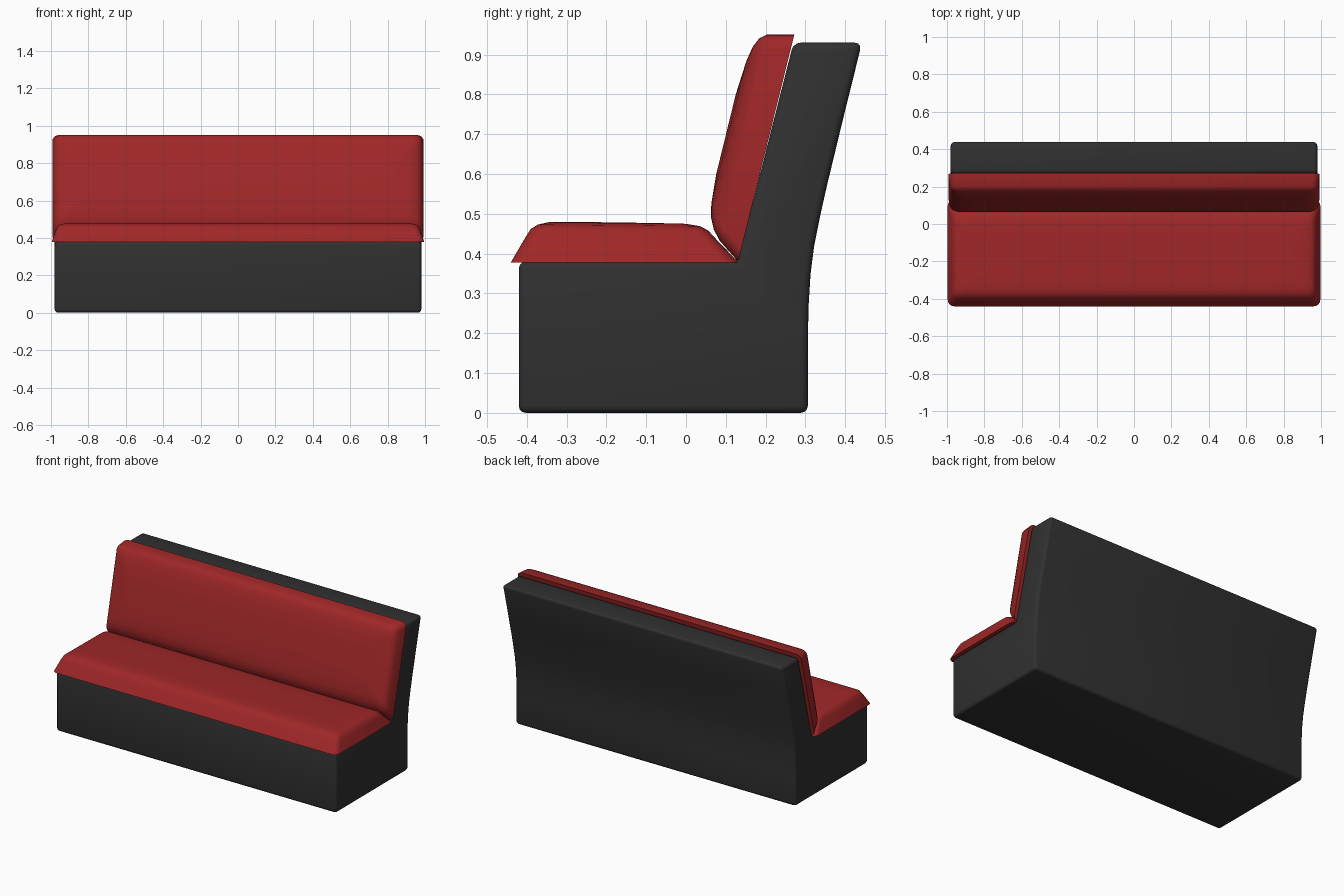
import bpy, bmesh, math
from mathutils import Vector

if "Cube" in bpy.data.objects:
    bpy.data.objects.remove(bpy.data.objects["Cube"])


def material(name, rgb):
    m = bpy.data.materials.new(name)
    m.diffuse_color = (*rgb, 1)
    m.use_nodes = True
    m.node_tree.nodes["Principled BSDF"].inputs["Base Color"].default_value = m.diffuse_color
    return m


RED = material("red upholstery", (0.35, 0.02, 0.021))
DARK = material("dark grey base", (0.03, 0.03, 0.03))


def finish(name, bm, mat):
    bmesh.ops.recalc_face_normals(bm, faces=bm.faces)
    me = bpy.data.meshes.new(name)
    bm.to_mesh(me)
    bm.free()
    me.materials.append(mat)
    ob = bpy.data.objects.new(name, me)
    bpy.context.collection.objects.link(ob)
    return ob


def smooth(ob, degrees):
    bpy.ops.object.select_all(action='DESELECT')
    ob.select_set(True)
    bpy.context.view_layer.objects.active = ob
    bpy.ops.object.shade_smooth_by_angle(angle=math.radians(degrees))


def ring(bm, hx, p0, p1, r, steps=4):
    """Rounded rectangle: width 2*hx in x, running from p0 to p1 in the yz plane."""
    a, b = Vector((0, *p0)), Vector((0, *p1))
    length, t = (b - a).length, (b - a).normalized()
    corners = [(hx - r, length - r, 0), (r - hx, length - r, 90),
               (r - hx, r, 180), (hx - r, r, 270)]
    verts = []
    for cx, ct, start in corners:
        for i in range(steps + 1):
            ang = math.radians(start + 90 * i / steps)
            co = a + t * (ct + r * math.sin(ang))
            co.x = cx + r * math.cos(ang)
            verts.append(bm.verts.new(co))
    return verts


def cushion(name, rings):
    """Loft a cushion through rounded rectangles, closed at both ends."""
    bm = bmesh.new()
    loops = [ring(bm, *spec) for spec in rings]
    for lo, hi in zip(loops, loops[1:]):
        n = len(lo)
        for i in range(n):
            j = (i + 1) % n
            bm.faces.new((lo[i], lo[j], hi[j], hi[i]))
    bm.faces.new(loops[0])
    bm.faces.new(loops[-1])
    smooth(finish(name, bm, RED), 50)


# Base and back shell: one side profile extruded across the width
profile = [(-0.42, 0), (-0.42, 0.38), (0.13, 0.38), (0.27, 0.93), (0.442, 0.93),
           (0.395, 0.74), (0.355, 0.575), (0.336, 0.49), (0.322, 0.42),
           (0.313, 0.35), (0.308, 0.27), (0.306, 0.18), (0.306, 0)]
bm = bmesh.new()
sides = [[bm.verts.new((x, y, z)) for y, z in profile] for x in (-0.98, 0.98)]
for s in sides:
    bm.faces.new(s)
for i in range(len(profile)):
    j = (i + 1) % len(profile)
    bm.faces.new((sides[0][i], sides[0][j], sides[1][j], sides[1][i]))
base = finish("base_frame", bm, DARK)
bev = base.modifiers.new("bevel", 'BEVEL')
bev.width = 0.018
bev.segments = 3
bev.limit_method = 'ANGLE'
bev.angle_limit = math.radians(30)
bpy.context.view_layer.objects.active = base
bpy.ops.object.modifier_apply(modifier="bevel")
smooth(base, 40)

# Seat cushion: flared skirt rising to a softly rounded top
cushion("seat_cushion", [
    (0.996, (-0.44, 0.378), (0.132, 0.378), 0.035),
    (0.975, (-0.404, 0.440), (0.077, 0.435), 0.035),
    (0.965, (-0.390, 0.462), (0.056, 0.458), 0.035),
    (0.950, (-0.372, 0.473), (0.035, 0.469), 0.035),
    (0.920, (-0.345, 0.479), (0.000, 0.475), 0.035),
    (0.850, (-0.290, 0.480), (-0.080, 0.477), 0.035),
])

# Backrest cushion: same construction, leaning with the shell
cushion("backrest_cushion", [
    (0.993, (0.131, 0.38), (0.272, 0.95), 0.035),
    (0.985, (0.085, 0.432), (0.203, 0.95), 0.035),
    (0.973, (0.070, 0.460), (0.184, 0.941), 0.035),
    (0.955, (0.063, 0.490), (0.168, 0.920), 0.035),
    (0.920, (0.0635, 0.525), (0.152, 0.885), 0.035),
    (0.850, (0.076, 0.600), (0.125, 0.800), 0.035),
])
